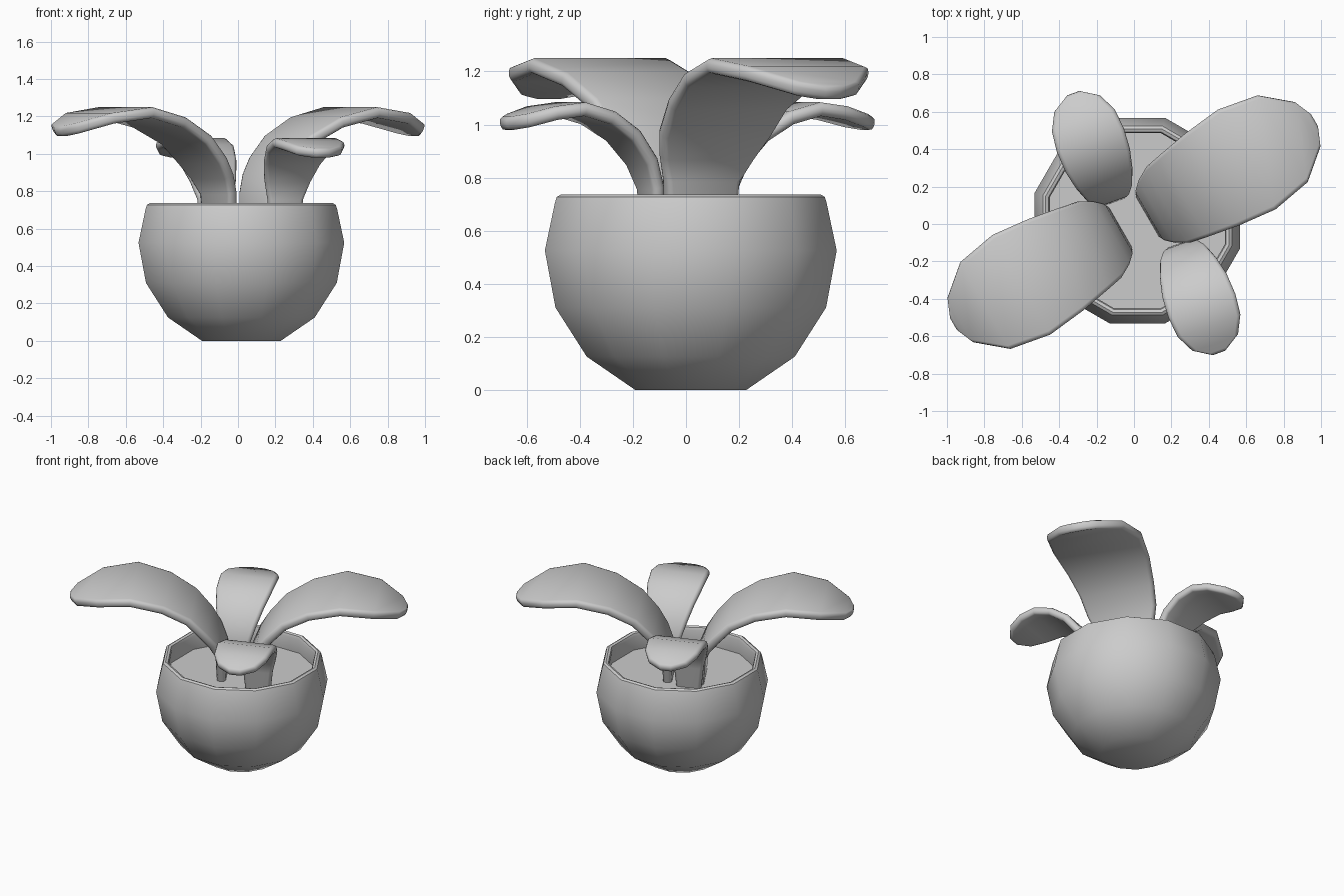
import bpy, bmesh, math
from math import cos, sin, radians

if "Cube" in bpy.data.objects:
    bpy.data.objects.remove(bpy.data.objects["Cube"])


def finish(bm, name):
    bmesh.ops.recalc_face_normals(bm, faces=bm.faces)
    me = bpy.data.meshes.new(name)
    bm.to_mesh(me)
    bm.free()
    ob = bpy.data.objects.new(name, me)
    bpy.context.collection.objects.link(ob)
    return ob


def smooth(ob, angle):
    bpy.ops.object.select_all(action='DESELECT')
    bpy.context.view_layer.objects.active = ob
    ob.select_set(True)
    bpy.ops.object.shade_smooth_by_angle(angle=radians(angle))


SIDES = 12
POT = (0.018, 0.018)


def lathe(name, profile, cap_first=False, cap_last=False):
    # profile radii are measured to the flats of the 12-sided form
    bm = bmesh.new()
    rings = []
    for r, z in profile:
        R = r / cos(math.pi / SIDES)
        rings.append([bm.verts.new((POT[0] + R * cos((i + .5) * math.tau / SIDES),
                                    POT[1] + R * sin((i + .5) * math.tau / SIDES), z))
                      for i in range(SIDES)])
    for a, b in zip(rings, rings[1:]):
        for i in range(SIDES):
            j = (i + 1) % SIDES
            bm.faces.new((a[i], a[j], b[j], b[i]))
    if cap_first:
        bm.faces.new(rings[0])
    if cap_last:
        bm.faces.new(rings[-1])
    return finish(bm, name)


# Pot with rounded rim, closed inside by the soil surface
pot = lathe("pot", [(.21, 0), (.392, .125), (.51, .31), (.55, .525), (.512, .705),
                    (.505, .727), (.49, .736), (.474, .73), (.468, .712), (.475, .61)],
            cap_first=True)
smooth(pot, 40)
soil = lathe("soil", [(.478, .61)], cap_first=True)


def leaf(name, origin, angle, path, thick):
    # path rows: distance outward, height, half width
    a = radians(angle)
    bm = bmesh.new()
    rows = []
    for u, z, w in path:
        rows.append([bm.verts.new((origin[0] + u * cos(a) - v * sin(a),
                                   origin[1] + u * sin(a) + v * cos(a), z))
                     for v in (-w, w)])
    for p, q in zip(rows, rows[1:]):
        bm.faces.new((p[0], p[1], q[1], q[0]))
    ob = finish(bm, name)
    s = ob.modifiers.new("thickness", 'SOLIDIFY')
    s.thickness, s.offset = thick, 0
    b = ob.modifiers.new("round_edges", 'BEVEL')
    b.width, b.segments, b.limit_method = .02, 2, 'ANGLE'
    b.angle_limit = radians(60)
    smooth(ob, 50)
    return ob


big = [(.105, .58, .14), (.115, .79, .16), (.155, .88, .2), (.215, .965, .235),
       (.315, 1.075, .255), (.48, 1.168, .285), (.69, 1.221, .308),
       (.91, 1.19, .268), (1.06, 1.135, .14), (1.105, 1.115, .03)]
small = [(.05, .58, .08), (.055, .76, .1), (.09, .86, .13), (.165, .958, .16),
         (.265, 1.025, .183), (.38, 1.058, .19), (.49, 1.043, .178),
         (.585, 1.015, .13), (.645, 1.0, .035)]

# Two large leaves, opposite each other
leaf("large_leaf_right", (.005, .0), 30, big, .058)
leaf("large_leaf_left", (-.005, .02), 210, big, .058)
# Two small leaves, opposite each other
leaf("small_leaf_back", (-.1035, .092), 110, small, .052)
leaf("small_leaf_front", (.2335, -.082), 290, small, .052)
